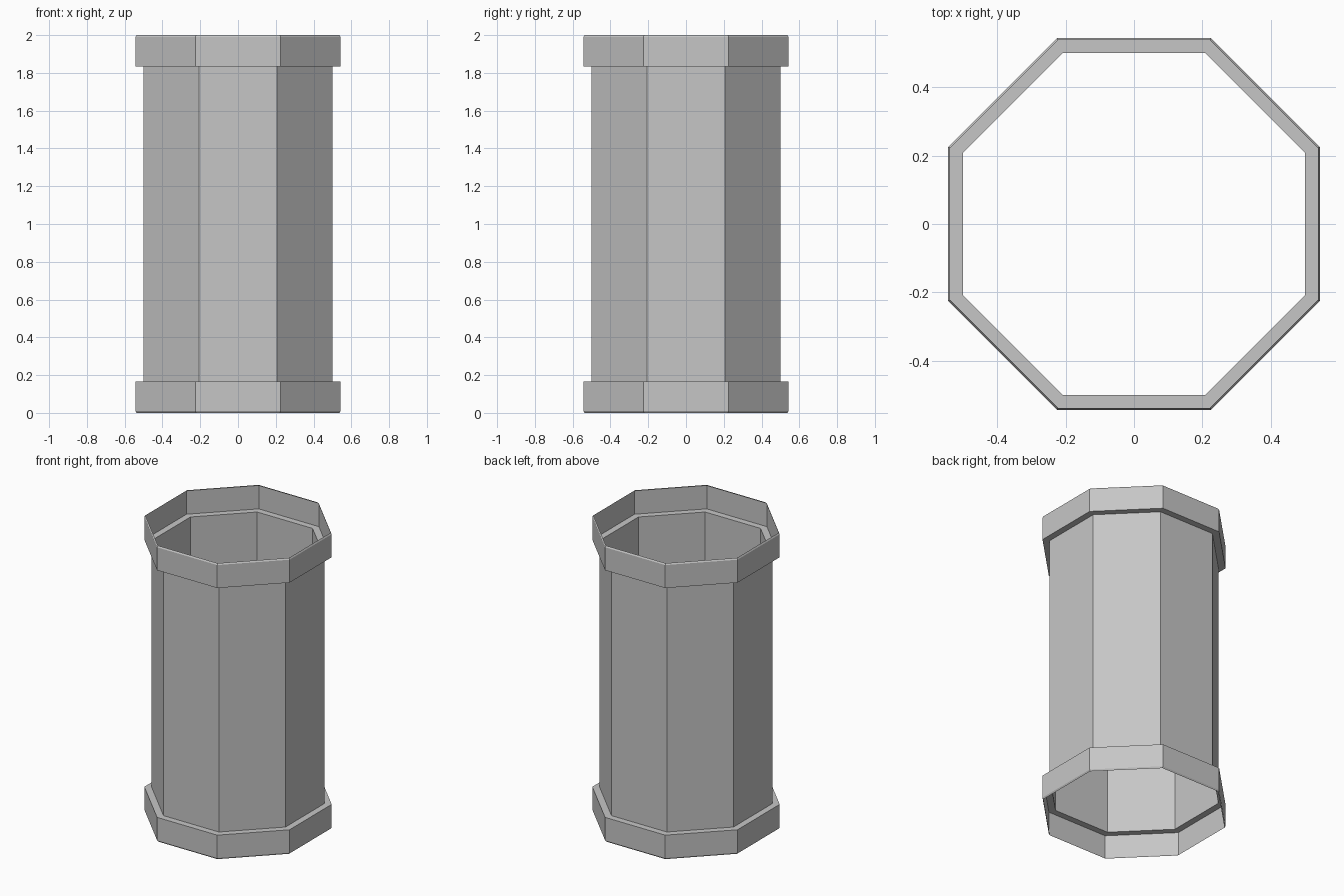
import bpy
import bmesh
from math import cos, sin, pi

cube = bpy.data.objects.get("Cube")
if cube:
    bpy.data.objects.remove(cube, do_unlink=True)

SIDES = 8
HEIGHT = 2.0
TUBE = 0.5        # distance from axis to flat side
COLLAR = 0.543
RIM = 0.537
BAND = 0.165      # collar height
LIP = 0.01        # tapered edge height

grey = bpy.data.materials.new("light_grey")
grey.use_nodes = True
colour = (0.565, 0.565, 0.565, 1.0)
grey.diffuse_color = colour
grey.node_tree.nodes["Principled BSDF"].inputs["Base Color"].default_value = colour


def octagon_shell(name, profile):
    """Sweep an open (apothem, z) profile, listed bottom to top, around the axis."""
    bm = bmesh.new()
    rings = []
    for apothem, z in profile:
        r = apothem / cos(pi / SIDES)
        angles = [(i + 0.5) * 2 * pi / SIDES for i in range(SIDES)]
        rings.append([bm.verts.new((r * cos(a), r * sin(a), z)) for a in angles])
    for low, high in zip(rings, rings[1:]):
        for i in range(SIDES):
            j = (i + 1) % SIDES
            bm.faces.new((low[i], low[j], high[j], high[i]))
    mesh = bpy.data.meshes.new(name)
    bm.to_mesh(mesh)
    bm.free()
    mesh.materials.append(grey)
    obj = bpy.data.objects.new(name, mesh)
    bpy.context.collection.objects.link(obj)
    return obj


# Open tube wall
octagon_shell("tube_wall", [(TUBE, BAND), (TUBE, HEIGHT - BAND)])

# Thin collars: ledge, upright band and tapered lip, mirrored top and bottom
collar = [(TUBE, BAND), (COLLAR, BAND), (COLLAR, LIP), (RIM, 0)]
octagon_shell("bottom_collar", collar[::-1])
octagon_shell("top_collar", [(a, HEIGHT - z) for a, z in collar])
